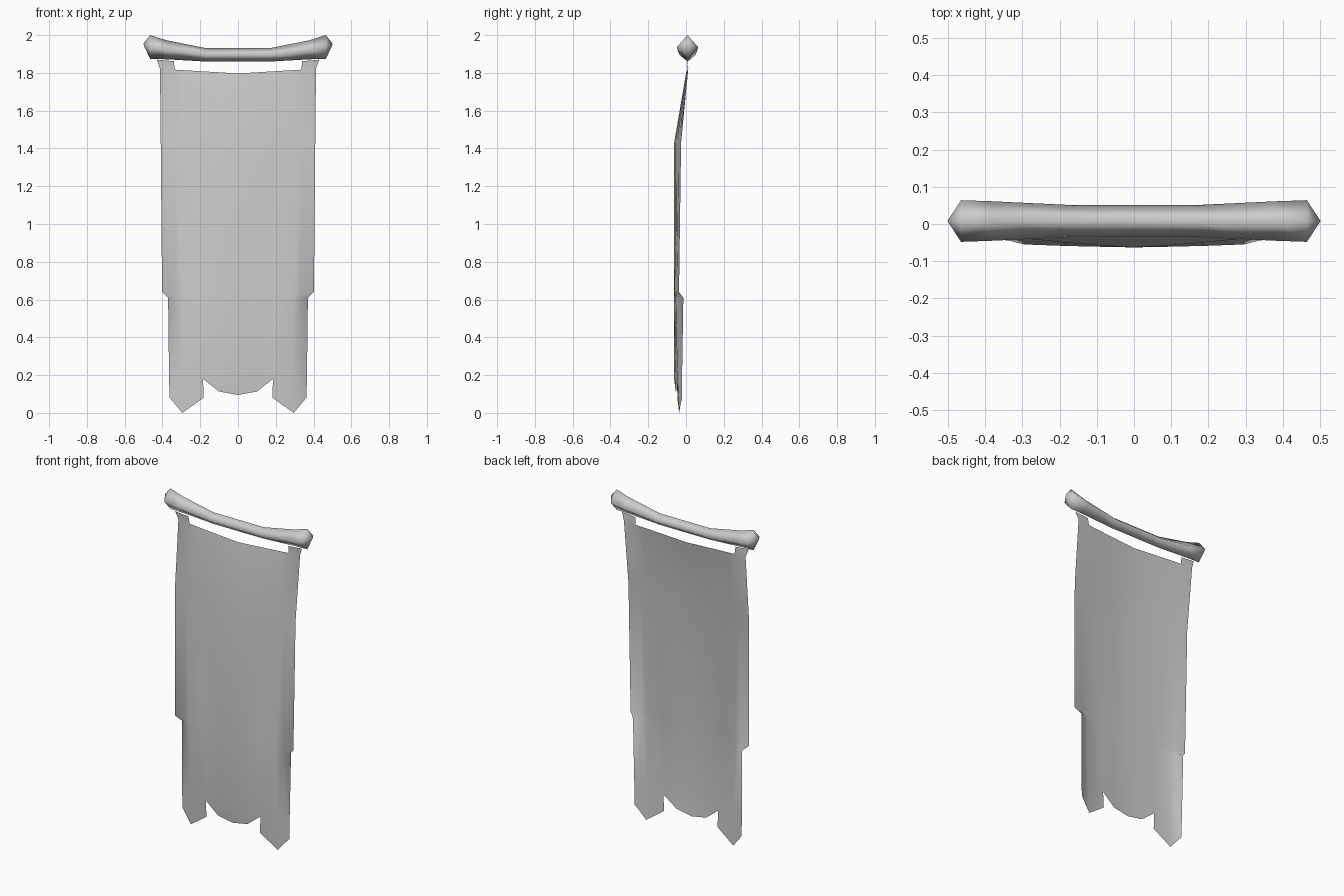
import bpy, bmesh, math

if "Cube" in bpy.data.objects:
    bpy.data.objects.remove(bpy.data.objects["Cube"])

grey = bpy.data.materials.new("plain_grey")
GREY = (0.6, 0.6, 0.6, 1)
grey.diffuse_color = GREY
grey.use_nodes = True
grey.node_tree.nodes["Principled BSDF"].inputs["Base Color"].default_value = GREY


def finish(bm, name):
    bmesh.ops.recalc_face_normals(bm, faces=bm.faces)
    for f in bm.faces:
        f.smooth = True
    me = bpy.data.meshes.new(name)
    bm.to_mesh(me)
    bm.free()
    me.materials.append(grey)
    ob = bpy.data.objects.new(name, me)
    bpy.context.collection.objects.link(ob)
    return ob


# Pole: four-sided diamond sections (x, bottom z, top z, half depth), pointed ends
half = [(0.17, 1.86, 1.931, 0.043), (0.38, 1.872, 1.973, 0.053), (0.465, 1.874, 2.0, 0.056)]
sections = [(-x, a, b, d) for x, a, b, d in reversed(half)] + half
YC = 0.008
bm = bmesh.new()
rings = []
for x, lo, hi, d in sections:
    m = (lo + hi) / 2
    rings.append([bm.verts.new(p) for p in
                  ((x, YC, hi), (x, YC + d, m), (x, YC, lo), (x, YC - d, m))])
for r, s in zip(rings, rings[1:]):
    for i in range(4):
        bm.faces.new((r[i], r[i - 1], s[i - 1], s[i]))
for ring, x in ((rings[0], -0.502), (rings[-1], 0.502)):
    tip = bm.verts.new((x, YC, 1.953))
    for i in range(4):
        bm.faces.new((ring[i], ring[i - 1], tip))
finish(bm, "pole")

# Cloth: right half as a grid of columns, rows from the ragged hem to the top edge
cols = [0, 0.1, 0.185, 0.295, 0.335]
hem = [(0, -0.052, 0.095), (0.1, -0.052, 0.113), (0.182, -0.046, 0.08),
       (0.295, -0.036, 0.0), (0.335, -0.028, 0.048), (0.362, -0.02, 0.08)]
# Each row: height, edge x, depth at every column
rows = [(0.18, 0.365, (-0.063, -0.056, -0.047, -0.045, -0.034, -0.021)),
        (0.61, 0.37, (-0.063, -0.061, -0.059, -0.055, -0.034, -0.014)),
        (0.64, 0.402, (-0.063, -0.060, -0.056, -0.049, -0.045, -0.037)),
        (1.43, 0.409, (-0.063, -0.057, -0.050, -0.039, -0.034, -0.026)),
        (1.8, 0.413, (0.0, 0.002, 0.004, 0.007, 0.009, 0.012))]
bm = bmesh.new()
grid = [[bm.verts.new(p) for p in hem]]
for z, ex, ys in rows:
    sag = 0.06 if z == 1.8 else 0                   # the top edge dips in the middle
    grid.append([bm.verts.new((x, y, z + sag * (x - 0.05)))
                 for x, y in zip(cols + [ex], ys)])
for j, (r, s) in enumerate(zip(grid, grid[1:])):
    for i in range(5):
        quad = [r[i], r[i + 1], s[i + 1], s[i]]
        if j == 0 and i == 1:
            quad.pop(1)                             # notch beside the hem point
        bm.faces.new(quad)

# Hanging tab at the top corner
a, b = grid[-1][4:]
c = bm.verts.new((0.43, 0.005, 1.87))
d = bm.verts.new((0.34, 0.005, 1.862))
bm.faces.new((a, b, c, d))
cloth = finish(bm, "banner_cloth")
mirror = cloth.modifiers.new("mirror", 'MIRROR')
mirror.use_clip = True
